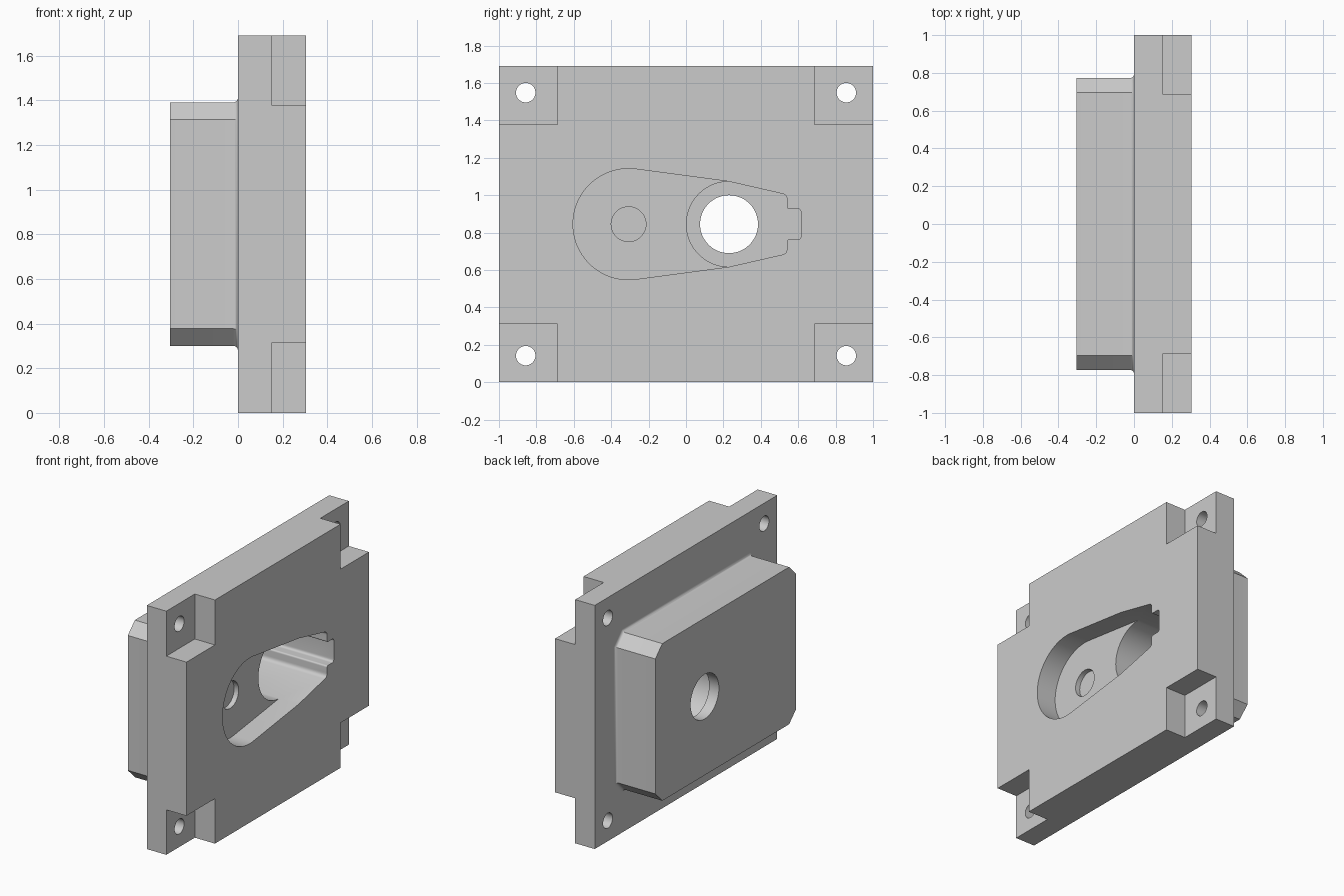
import bpy
import bmesh
from math import sin, cos, pi, atan2, hypot, acos
from mathutils import Vector

if "Cube" in bpy.data.objects:
    bpy.data.objects.remove(bpy.data.objects["Cube"])

HEIGHT, MID = 1.69, 0.845
FACE, BACK = 0.305, -0.305

grey = bpy.data.materials.new("plain grey")
grey.use_nodes = True
grey.diffuse_color = (0.6, 0.6, 0.6, 1)
grey.node_tree.nodes["Principled BSDF"].inputs["Base Color"].default_value = grey.diffuse_color


def loft(name, rings):
    """Solid along x from a list of (x, yz outline) rings."""
    bm = bmesh.new()
    loops = [[bm.verts.new((x, y, z)) for y, z in pts] for x, pts in rings]
    for a, b in zip(loops, loops[1:]):
        n = len(a)
        for i in range(n):
            bm.faces.new((a[i], a[(i + 1) % n], b[(i + 1) % n], b[i]))
    bm.faces.new(loops[0])
    bm.faces.new(loops[-1])
    bmesh.ops.recalc_face_normals(bm, faces=bm.faces)
    mesh = bpy.data.meshes.new(name)
    bm.to_mesh(mesh)
    bm.free()
    mesh.materials.append(grey)
    obj = bpy.data.objects.new(name, mesh)
    bpy.context.collection.objects.link(obj)
    return obj


def prism(name, pts, x0, x1):
    return loft(name, [(x0, pts), (x1, pts)])


def rect(y0, y1, z0, z1):
    return [(y0, z0), (y1, z0), (y1, z1), (y0, z1)]


def arc(y, z, r, a0, a1, n):
    return [(y + r * cos(a0 + (a1 - a0) * i / n), z + r * sin(a0 + (a1 - a0) * i / n))
            for i in range(n + 1)]


def disc(y, z, r, n=48):
    return arc(y, z, r, 0, 2 * pi, n)[:-1]


def octagon(grow):
    """Boss outline with cut corners, enlarged by grow."""
    h, v, c = 0.772 + grow, 0.545 + grow, 0.077 + grow * 0.586
    half = [(h, -v + c), (h, v - c), (h - c, v), (-h + c, v)]
    return [(y, MID + z) for y, z in half + [(-y, -z) for y, z in half]]


def rounded(corners, steps=6):
    """Corner list of (y, z, radius) turned into an outline with rounded corners."""
    out = []
    for i, (y, z, r) in enumerate(corners):
        p = Vector((y, z))
        if r == 0:
            out.append((y, z))
            continue
        a = p + (Vector(corners[i - 1][:2]) - p).normalized() * r
        b = p + (Vector(corners[(i + 1) % len(corners)][:2]) - p).normalized() * r
        for k in range(steps + 1):
            t = k / steps
            out.append(tuple(a * (1 - t) ** 2 + p * 2 * t * (1 - t) + b * t * t))
    return out


def modify(obj, cutter, operation):
    m = obj.modifiers.new(cutter.name, 'BOOLEAN')
    m.operation = operation
    m.solver = 'EXACT'
    m.object = cutter
    bpy.context.view_layer.objects.active = obj
    bpy.ops.object.modifier_apply(modifier=m.name)
    bpy.data.objects.remove(cutter)


# Plate
plate = prism("housing_plate", rect(-1, 1, 0, HEIGHT), 0, FACE)

# Rear boss with a filleted base
R = 0.022
rings = [(BACK, octagon(0))]
rings += [(-R + R * sin(t * pi / 12), octagon(R - R * cos(t * pi / 12))) for t in range(7)]
rings.append((0.05, octagon(R)))
modify(plate, loft("rear_boss", rings), 'UNION')

# Corner notches and screw holes
for sy in (-1, 1):
    for sz in (-1, 1):
        y0, y1 = sorted((sy * 0.688, sy * 1.1))
        z0, z1 = sorted((MID + sz * 0.533, MID + sz * 1.0))
        modify(plate, prism("corner_notch", rect(y0, y1, z0, z1), 0.15, 0.4), 'DIFFERENCE')
        modify(plate, prism("screw_hole", disc(sy * 0.857, MID + sz * 0.703, 0.052, 32), -0.1, 0.4), 'DIFFERENCE')

# Tapered nose end with a key slot, from top to bottom
nose = rounded([(0.23, MID + 0.228, 0), (0.54, MID + 0.157, 0.025), (0.54, MID + 0.082, 0.012),
                (0.615, MID + 0.082, 0.02), (0.615, MID - 0.082, 0.02), (0.54, MID - 0.082, 0.012),
                (0.54, MID - 0.157, 0.025), (0.23, MID - 0.228, 0)])

# Shallow teardrop pocket and deep chamber behind its nose
big_y, big_r, small_y, small_r = -0.307, 0.297, 0.23, 0.228
tilt = acos((big_r - small_r) / (small_y - big_y))
teardrop = arc(big_y, MID, big_r, -tilt, -2 * pi + tilt, 48)
chamber = arc(small_y, MID, small_r, -pi / 2, -3 * pi / 2, 40)
modify(plate, prism("teardrop_pocket", teardrop + nose, 0.155, 0.4), 'DIFFERENCE')
modify(plate, prism("deep_chamber", chamber[1:-1] + nose, -0.23, 0.35), 'DIFFERENCE')

# Through bore and shallow round recess
modify(plate, prism("through_bore", disc(small_y, MID, 0.155), -0.4, 0), 'DIFFERENCE')
modify(plate, prism("round_recess", disc(big_y, MID, 0.093), 0.12, 0.25), 'DIFFERENCE')

plate.select_set(True)
bpy.context.view_layer.objects.active = plate
bpy.ops.object.shade_smooth_by_angle(angle=0.5)
